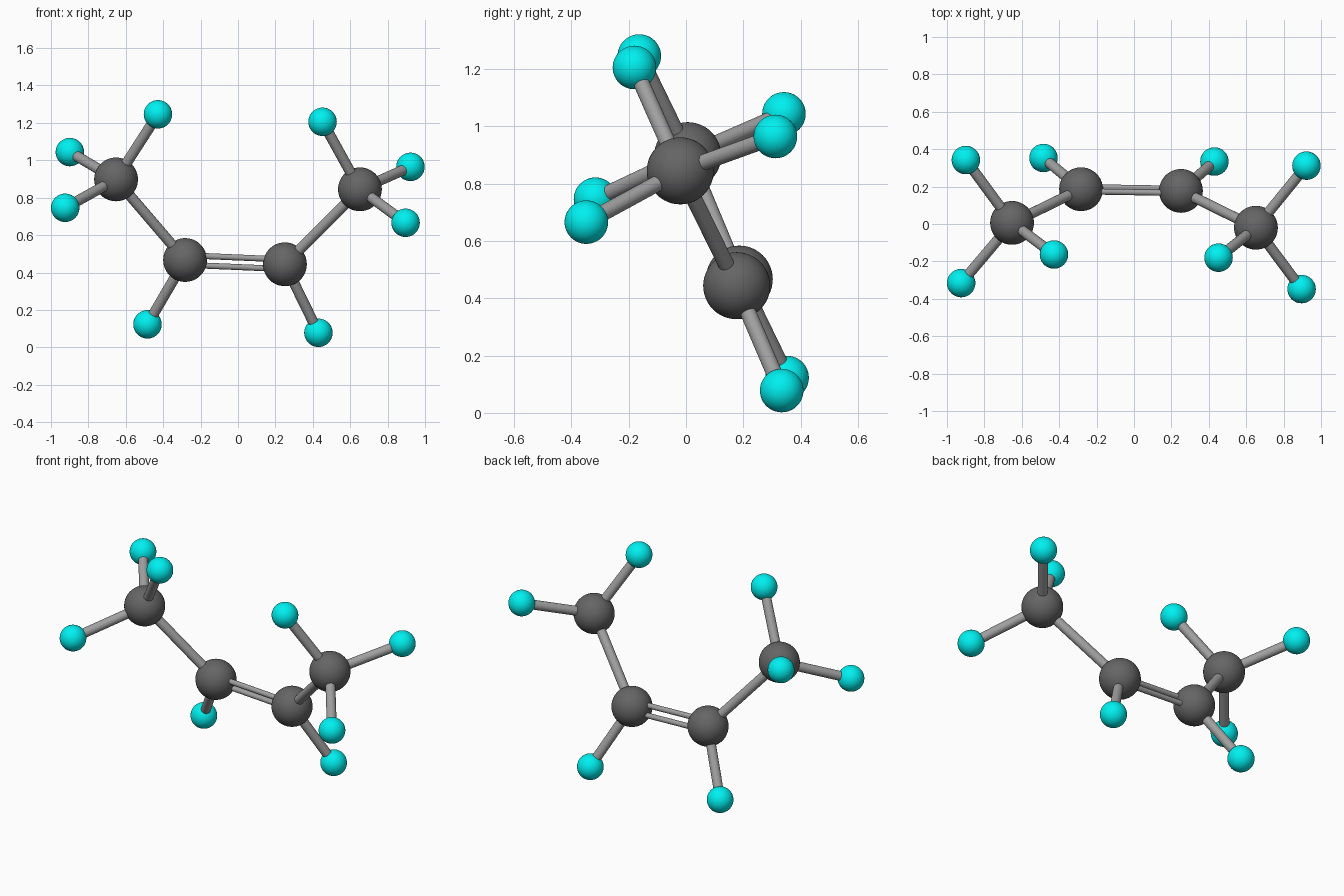
import bpy
from mathutils import Vector

if "Cube" in bpy.data.objects:
    bpy.data.objects.remove(bpy.data.objects["Cube"])

R_CARBON, R_HYDROGEN, R_BOND, R_THIN = 0.117, 0.076, 0.028, 0.016

carbons = [Vector(c) for c in [(-0.652, 0.006, 0.898), (-0.283, 0.186, 0.467),
                               (0.251, 0.177, 0.444), (0.652, -0.02, 0.845)]]
# Hydrogen centre and the index of the carbon it hangs on
hydrogens = [((-0.428, -0.163, 1.246), 0), ((-0.899, 0.342, 1.044), 0),
             ((-0.924, -0.316, 0.746), 0), ((-0.484, 0.353, 0.123), 1),
             ((0.430, 0.334, 0.078), 2), ((0.452, -0.18, 1.206), 3),
             ((0.922, 0.312, 0.965), 3), ((0.896, -0.348, 0.666), 3)]


def material(name, rgb):
    m = bpy.data.materials.new(name)
    m.diffuse_color = (*rgb, 1)
    m.use_nodes = True
    m.node_tree.nodes["Principled BSDF"].inputs["Base Color"].default_value = m.diffuse_color
    return m


def finish(name, mat):
    ob = bpy.context.object
    ob.name = name
    ob.data.materials.append(mat)
    bpy.ops.object.shade_smooth_by_angle()


def ball(name, p, r, mat):
    bpy.ops.mesh.primitive_uv_sphere_add(segments=48, ring_count=24, radius=r, location=p)
    finish(name, mat)


def rod(name, a, b, r, mat):
    d = b - a
    bpy.ops.mesh.primitive_cylinder_add(vertices=32, radius=r, depth=d.length,
                                        location=(a + b) / 2,
                                        rotation=d.to_track_quat('Z', 'Y').to_euler())
    finish(name, mat)


dark = material("carbon_grey", (0.13, 0.13, 0.13))
cyan = material("hydrogen_cyan", (0.0, 0.87, 0.87))
grey = material("bond_grey", (0.35, 0.35, 0.35))

# Carbon atoms
for i, c in enumerate(carbons):
    ball(f"carbon_atom_{i + 1}", c, R_CARBON, dark)

# Hydrogen atoms with their bonds
for i, (p, k) in enumerate(hydrogens):
    ball(f"hydrogen_atom_{i + 1}", p, R_HYDROGEN, cyan)
    rod(f"hydrogen_bond_{i + 1}", carbons[k], Vector(p), R_BOND, grey)

# Single carbon bonds
rod("carbon_bond_left", carbons[0], carbons[1], R_BOND, grey)
rod("carbon_bond_right", carbons[2], carbons[3], R_BOND, grey)

# Double bond: two thin rods side by side in the plane of the carbons
axis = (carbons[2] - carbons[1]).normalized()
side = carbons[0] - carbons[1]
side = (side - side.dot(axis) * axis).normalized() * 0.028
for label, s in (("upper", 1), ("lower", -1)):
    rod(f"double_bond_{label}", carbons[1] + s * side, carbons[2] + s * side, R_THIN, grey)
